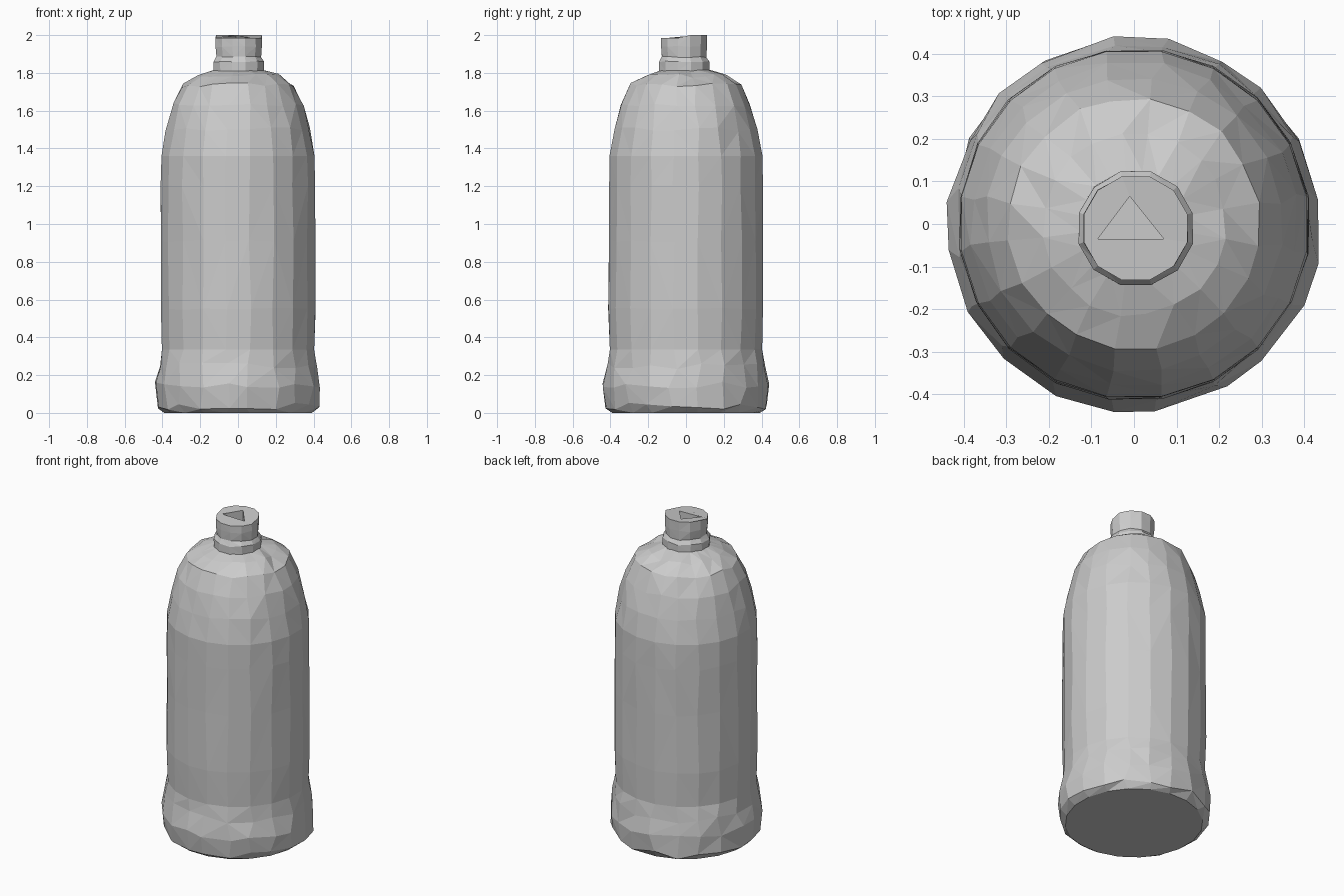
import bpy, bmesh, math, random
from mathutils import Vector

random.seed(4)
if "Cube" in bpy.data.objects:
    bpy.data.objects.remove(bpy.data.objects["Cube"], do_unlink=True)

grey = bpy.data.materials.new("plain grey")
grey.use_nodes = True
grey.diffuse_color = (0.6, 0.6, 0.6, 1)
grey.node_tree.nodes["Principled BSDF"].inputs["Base Color"].default_value = (0.6, 0.6, 0.6, 1)


def finish(name, bm):
    bmesh.ops.recalc_face_normals(bm, faces=bm.faces)
    mesh = bpy.data.meshes.new(name)
    bm.to_mesh(mesh)
    bm.free()
    mesh.materials.append(grey)
    obj = bpy.data.objects.new(name, mesh)
    bpy.context.collection.objects.link(obj)
    return obj


def lathe(name, profile, sides, jitter=0.0, centre=(0, 0), caps=(False, False)):
    """Turn (radius, height) rings into a faceted shell; inner rings are roughened."""
    bm = bmesh.new()
    rings = []
    for i, (r, z) in enumerate(profile):
        loose = jitter if 0 < i < len(profile) - 1 else 0
        ring = []
        for k in range(sides):
            a = math.tau * (k + 0.5) / sides
            a += random.uniform(-1, 1) * loose * 3
            rr = r + random.uniform(-0.4, 0.4) * loose
            h = z + random.uniform(-1, 1) * loose
            ring.append(bm.verts.new((centre[0] + rr * math.cos(a),
                                      centre[1] + rr * math.sin(a), h)))
        rings.append(ring)
    for low, high in zip(rings, rings[1:]):
        for k in range(sides):
            n = (k + 1) % sides
            bm.faces.new((low[k], low[n], high[n], high[k]))
    for ring, capped in zip((rings[0], rings[-1]), caps):
        if capped:
            bm.faces.new(ring)
    # hand-cut look: triangulated facets
    bmesh.ops.triangulate(bm, faces=[f for f in bm.faces if len(f.verts) == 4])
    return finish(name, bm)


# Flared foot with a flat underside
lathe("base", [(0.395, 0.0), (0.43, 0.035), (0.437, 0.15), (0.42, 0.25), (0.408, 0.335)],
      20, 0.018, caps=(True, False))

# Long straight wall
lathe("body", [(0.408, 0.335), (0.414, 0.55), (0.412, 0.91), (0.412, 1.2), (0.41, 1.36)],
      20, 0.006)

# Rounded shoulder closing towards the neck
lathe("shoulder", [(0.41, 1.36), (0.383, 1.5), (0.348, 1.63), (0.295, 1.735),
                   (0.215, 1.785), (0.125, 1.817)],
      20, 0.012, caps=(False, True))

# Neck with a slightly wider collar
neck = lathe("neck", [(0.138, 1.81), (0.138, 1.86), (0.121, 1.885), (0.126, 1.94), (0.126, 2.0)],
             12, 0.004, centre=(0.004, -0.01), caps=(True, True))
for v in neck.data.vertices:
    if v.co.z > 1.99 and v.co.y < -0.035:
        v.co.z = 1.985

# Three-sided pit sunk in the mouth
bm = bmesh.new()
pit = bm.faces.new([bm.verts.new(p) for p in
                    ((-0.085, -0.035, 1.93), (0.07, -0.035, 1.93), (-0.01, 0.065, 1.93))])
walls = bmesh.ops.extrude_face_region(bm, geom=[pit])
bmesh.ops.translate(bm, vec=Vector((0, 0, 0.15)),
                    verts=[g for g in walls["geom"] if isinstance(g, bmesh.types.BMVert)])
cutter = finish("mouth_cutter", bm)
cutter.hide_render = True
cutter.hide_viewport = True
cutter.display_type = 'WIRE'
cut = neck.modifiers.new("mouth", 'BOOLEAN')
cut.operation = 'DIFFERENCE'
cut.solver = 'EXACT'
cut.object = cutter
